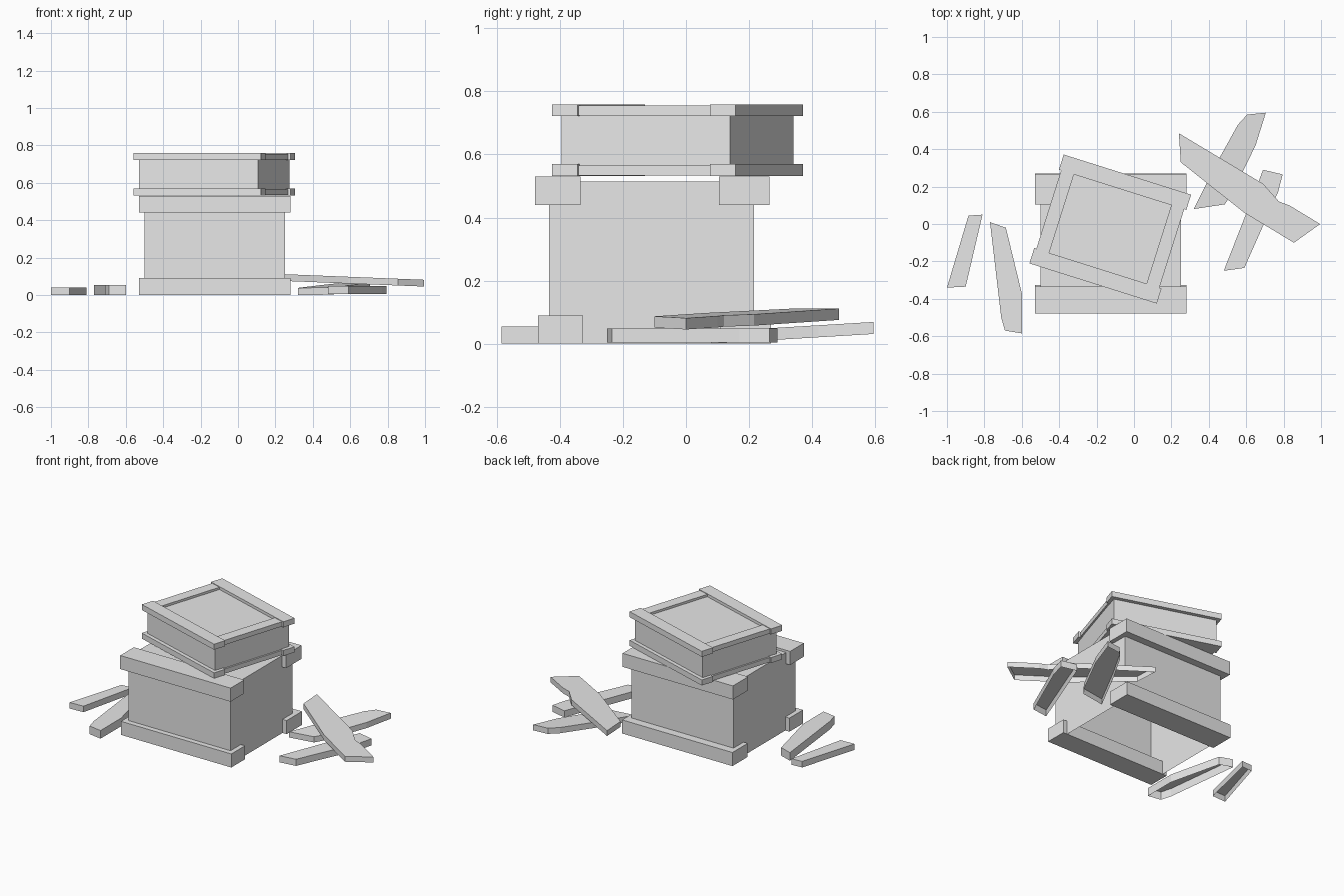
import bpy, bmesh, math
from mathutils import Matrix, Vector

cube = bpy.data.objects.get("Cube")
if cube:
    bpy.data.objects.remove(cube, do_unlink=True)

GREY = (0.8, 0.8, 0.8, 1)
mat = bpy.data.materials.new("plain_grey")
mat.use_nodes = True
mat.diffuse_color = GREY
mat.node_tree.nodes["Principled BSDF"].inputs["Base Color"].default_value = GREY


def finish(name, bm):
    mesh = bpy.data.meshes.new(name)
    bm.to_mesh(mesh)
    bm.free()
    mesh.materials.append(mat)
    obj = bpy.data.objects.new(name, mesh)
    bpy.context.collection.objects.link(obj)
    return obj


def box(name, x, y, z, frame=Matrix(), open_bottom=False):
    """Box from (low, high) ranges, placed in the given frame."""
    bm = bmesh.new()
    bmesh.ops.create_cube(bm, size=1)
    for v in bm.verts:
        v.co = Vector([(a + b) / 2 + c * (b - a) for (a, b), c in zip((x, y, z), v.co)])
    if open_bottom:
        low = [f for f in bm.faces if f.normal.z < -0.5]
        bmesh.ops.delete(bm, geom=low, context='FACES_ONLY')
    bm.transform(frame)
    return finish(name, bm)


def board(name, outline, base, thick):
    """Broken board, hollow below: an outline with a sloping base height."""
    bm = bmesh.new()
    low = [bm.verts.new((x, y, base(x, y))) for x, y in outline]
    high = [bm.verts.new((x, y, base(x, y) + thick)) for x, y in outline]
    bm.faces.new(high)
    n = len(low)
    for i in range(n):
        j = (i + 1) % n
        bm.faces.new((low[i], low[j], high[j], high[i]))
    bmesh.ops.recalc_face_normals(bm, faces=bm.faces)
    if sum(f.normal.z for f in bm.faces) < 0:
        bmesh.ops.reverse_faces(bm, faces=bm.faces)
    return finish(name, bm)


# Large crate with rails along its front and back edges
box("large_crate_body", (-0.5, 0.25), (-0.435, 0.215), (0, 0.515), open_bottom=True)
RAIL_X = (-0.53, 0.28)
box("front_top_rail", RAIL_X, (-0.478, -0.335), (0.44, 0.53))
box("back_top_rail", RAIL_X, (0.105, 0.265), (0.44, 0.53))
box("front_bottom_rail", RAIL_X, (-0.47, -0.327), (0, 0.09))
box("back_bottom_rail", RAIL_X, (0.11, 0.27), (0, 0.09))

# Small crate, turned on top of the large one
turn = Matrix.Translation((-0.127, -0.027, 0)) @ Matrix.Rotation(math.radians(-17.5), 4, 'Z')
box("small_crate_body", (-0.334, 0.334), (-0.28, 0.28), (0.55, 0.74), turn, True)
for level, z in (("bottom", 0.532), ("top", 0.722)):
    for side, s in (("front", -1), ("back", 1)):
        box(f"small_crate_{side}_{level}_slat", (-0.357, 0.357),
            sorted((s * 0.22, s * 0.305)), (z, z + 0.037), turn)
    for side, s in (("right", -1), ("left", 1)):
        box(f"small_crate_{side}_{level}_slat", sorted((s * 0.273, s * 0.345)),
            (-0.22, 0.22), (z + 0.002, z + 0.033), turn)

# Broken boards lying on the right
board("short_board", [(-0.885, 0.045), (-0.81, 0.05), (-0.9, -0.335), (-1, -0.34)],
      lambda x, y: 0, 0.04)
board("bent_board", [(-0.77, 0.01), (-0.685, -0.02), (-0.6, -0.37), (-0.6, -0.585),
                     (-0.69, -0.57), (-0.71, -0.5)], lambda x, y: 0, 0.054)

# Crossed pile of boards on the left
board("lower_board", [(0.69, 0.29), (0.795, 0.265), (0.77, 0.17), (0.59, -0.235),
                      (0.48, -0.25), (0.66, 0.21)], lambda x, y: 0.004, 0.044)
board("leaning_board", [(0.705, 0.595), (0.605, 0.585), (0.555, 0.53), (0.45, 0.34),
                        (0.32, 0.08), (0.485, 0.105), (0.52, 0.155), (0.65, 0.42)],
      lambda x, y: max(0, 0.06 * (y - 0.08)), 0.038)
board("upper_board", [(0.24, 0.485), (0.69, 0.215), (0.775, 0.12), (0.83, 0.1),
                      (0.995, 0), (0.855, -0.1), (0.59, 0.06), (0.25, 0.33)],
      lambda x, y: 0.045 + 0.04 * (1 - x), 0.036)
